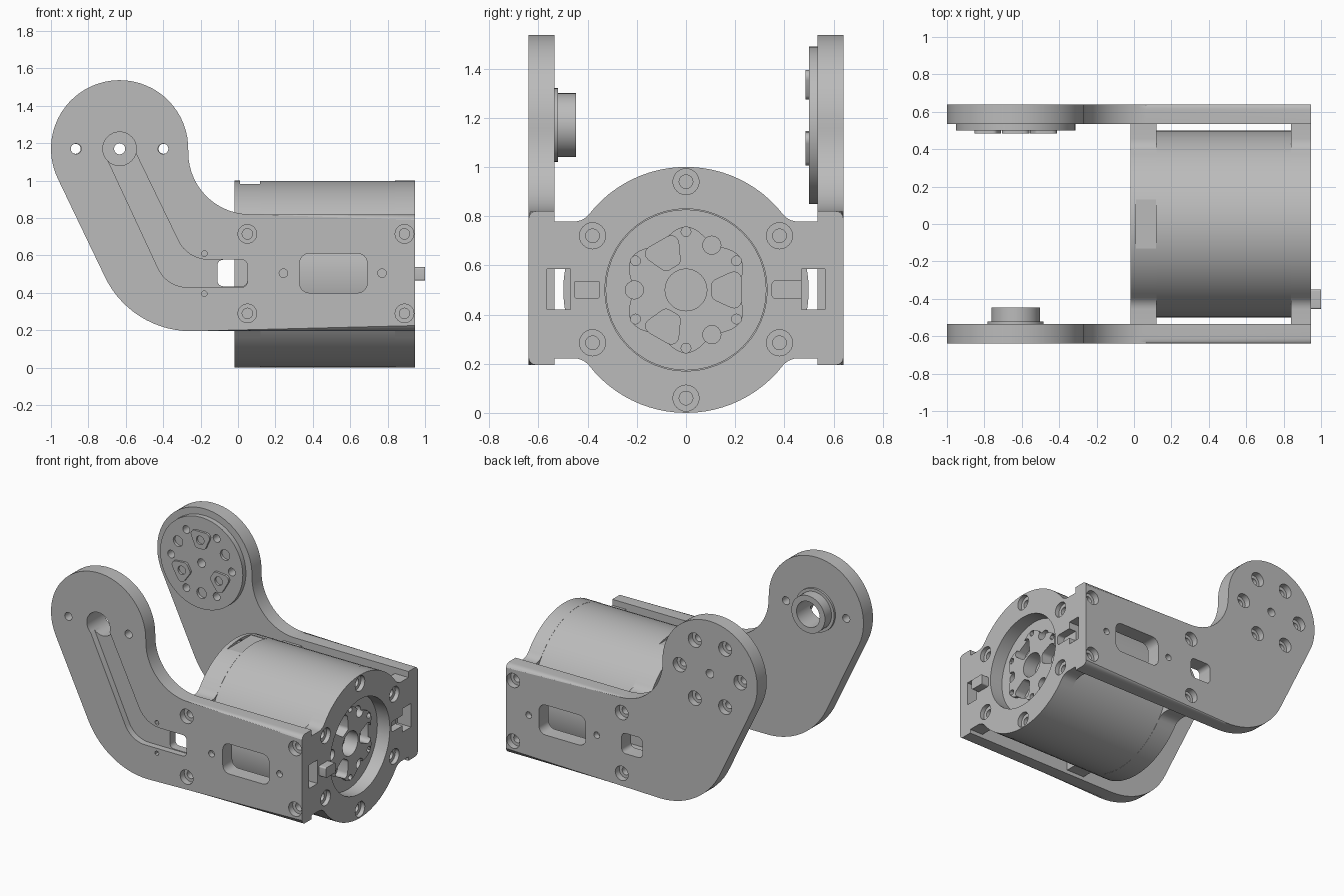
import bpy, bmesh, math
from mathutils import Vector

cube = bpy.data.objects.get("Cube")
if cube:
    bpy.data.objects.remove(cube, do_unlink=True)

grey = bpy.data.materials.new("satin_grey")
grey.use_nodes = True
grey.diffuse_color = (0.5, 0.5, 0.5, 1)
grey.node_tree.nodes["Principled BSDF"].inputs["Base Color"].default_value = (0.5, 0.5, 0.5, 1)

MID = 0.5                    # height of the motor axis
HEAD = (-0.633, 1.17)        # pivot of the bracket arms
IN, OUT, END = 0.535, 0.64, 0.945
parts = []


def arc(c, r, a0, a1, n):
    """Points along an arc, angles in degrees."""
    steps = [math.radians(a0 + (a1 - a0) * i / n) for i in range(n + 1)]
    return [(c[0] + r * math.cos(a), c[1] + r * math.sin(a)) for a in steps]


def circle(c, r, n=24):
    return arc(c, r, 0, 360, n)[:-1]


def rounded(corners, n=6):
    """Polygon of (x, y, radius) corners with filleted corners."""
    pts = []
    for i, (x, y, r) in enumerate(corners):
        p = Vector((x, y))
        if r == 0:
            pts.append((x, y))
            continue
        u = (Vector(corners[i - 1][:2]) - p).normalized()
        v = (Vector(corners[(i + 1) % len(corners)][:2]) - p).normalized()
        half = u.angle(v) / 2
        c = p + (u + v).normalized() * r / math.sin(half)
        s, e = p + u * r / math.tan(half) - c, p + v * r / math.tan(half) - c
        a0 = math.degrees(math.atan2(s.y, s.x))
        a1 = math.degrees(math.atan2(e.y, e.x))
        pts += arc(c, r, a0, a0 + (a1 - a0 + 180) % 360 - 180, n)
    return pts


def rect(x0, x1, y0, y1, r=0):
    return rounded([(x0, y0, r), (x1, y0, r), (x1, y1, r), (x0, y1, r)])


def prism(name, pts, axis, lo, hi, keep=True, round_edge=None):
    """Extrude an outline along x (points are y, z) or y (points are x, z)."""
    bm = bmesh.new()
    rings = []
    for t in (lo, hi):
        rings.append([bm.verts.new((t, a, b) if axis == "x" else (a, t, b)) for a, b in pts])
    for ring in rings:
        bm.faces.new(ring)
    for i in range(len(pts)):
        j = (i + 1) % len(pts)
        bm.faces.new((rings[0][i], rings[0][j], rings[1][j], rings[1][i]))
    if round_edge is not None:
        edges = [e for e in bm.edges
                 if all(abs(v.co.y - round_edge) < 1e-4 for v in e.verts)
                 and not all(v.co.x > END - 0.001 for v in e.verts)]
        bmesh.ops.bevel(bm, geom=edges, offset=0.03, segments=4, profile=0.5,
                        affect="EDGES", clamp_overlap=False)
    bmesh.ops.recalc_face_normals(bm, faces=bm.faces)
    mesh = bpy.data.meshes.new(name)
    bm.to_mesh(mesh)
    bm.free()
    obj = bpy.data.objects.new(name, mesh)
    bpy.context.collection.objects.link(obj)
    mesh.materials.append(grey)
    if keep:
        parts.append(obj)
    return obj


def cut(obj, pts, axis, lo, hi):
    """Subtract a prism from a part."""
    tool = prism("cutter", pts, axis, lo, hi, keep=False)
    mod = obj.modifiers.new("cut", "BOOLEAN")
    mod.operation, mod.solver, mod.object = "DIFFERENCE", "EXACT", tool
    bpy.context.view_layer.objects.active = obj
    bpy.ops.object.modifier_apply(modifier=mod.name)
    bpy.data.objects.remove(tool, do_unlink=True)


def polar(c, r, deg):
    a = math.radians(deg)
    return (c[0] + r * math.cos(a), c[1] + r * math.sin(a))


def lobe(c, deg):
    """Rounded trapezoid pocket pointing at the centre."""
    base = rounded([(0.225, -0.09, 0.03), (0.225, 0.09, 0.03),
                    (0.105, 0.035, 0.025), (0.105, -0.035, 0.025)], 4)
    return [polar(c, math.hypot(x, y), deg + math.degrees(math.atan2(y, x))) for x, y in base]


# Bracket arm outline
arm = (rounded([(END, 0.195, 0), (END, 0.82, 0)])
       + arc((0.064, 1.15), 0.33, 270, 178.4, 14)
       + arc(HEAD, 0.367, -1.6, 205.5, 36)[1:]
       + rounded([(-0.963, 1.012, 0), (-0.573, 0.195, 0.51), (END, 0.195, 0)], 14)[1:-1])

# Bracket arms with shared windows, screws and pin holes
arms = {}
for side, name in ((-1, "front_arm"), (1, "back_arm")):
    plate = prism(name, arm, "y", side * IN, side * OUT, round_edge=side * OUT)
    arms[side] = plate
    through = (side * 0.5, side * 0.7)
    cut(plate, rect(0.33, 0.69, 0.4, 0.61, 0.05), "y", *through)
    cut(plate, rect(-0.11, 0.05, 0.435, 0.577, 0.03), "y", *through)
    for x in (0.05, 0.89):
        for z in (0.29, 0.715):
            cut(plate, circle((x, z), 0.05), "y", side * 0.595, side * 0.7)
            cut(plate, circle((x, z), 0.028, 16), "y", *through)
    for x in (0.243, 0.77):
        cut(plate, circle((x, 0.505), 0.023, 16), "y", side * 0.6, side * 0.7)
    cut(plate, rect(0.84, 0.96, 0.42, 0.585), "y", side * 0.5, side * 0.565)

# Cable channel and pivot holes of the front arm
front = arms[-1]
cut(front, rounded([(-0.715, 1.15, 0), (-0.38, 0.43, 0.17), (0.05, 0.43, 0.03),
                    (0.05, 0.577, 0.03), (-0.27, 0.577, 0.18), (-0.548, 1.15, 0)], 8),
    "y", -0.7, -0.595)
cut(front, circle(HEAD, 0.09, 32), "y", -0.7, -0.5)
for dx in (-0.233, 0.233):
    cut(front, circle((HEAD[0] + dx, HEAD[1]), 0.028, 16), "y", -0.7, -0.5)
for z in (0.395, 0.61):
    cut(front, circle((-0.18, z), 0.015, 12), "y", -0.7, -0.6)

# Idler boss inside the front arm
for name, r, lo, hi in (("boss_collar", 0.15, -IN, -0.52), ("boss_tube", 0.13, -0.52, -0.447)):
    ring = prism(name, circle(HEAD, r, 40), "y", lo, hi)
    cut(ring, circle(HEAD, 0.09, 32), "y", -0.6, -0.4)

# Drive disc and raised pads inside the back arm
disc = prism("drive_disc", circle(HEAD, 0.32, 48), "y", 0.5, IN)
for k in range(3):
    pad = prism("drive_pad", lobe(HEAD, 90 + 120 * k), "y", 0.485, 0.505)
    cut(pad, circle(polar(HEAD, 0.165, 90 + 120 * k), 0.03, 16), "y", 0.47, 0.51)
    cut(disc, circle(polar(HEAD, 0.21, 30 + 120 * k), 0.037, 16), "y", 0.49, 0.52)
back = arms[1]
for k in range(6):
    spot = polar(HEAD, 0.235, 60 * k)
    cut(disc, circle(spot, 0.027, 16), "y", 0.45, 0.6)
    cut(back, circle(spot, 0.05), "y", 0.595, 0.7)
    cut(back, circle(spot, 0.027, 16), "y", 0.5, 0.7)
for obj in (disc, back):
    cut(obj, circle(HEAD, 0.03, 16), "y", 0.45, 0.7)

# Motor body
AXIS = (0, MID)
body = prism("motor_body", circle(AXIS, 0.499, 64), "x", 0.118, 0.842)
cut(body, circle(AXIS, 0.327, 48), "x", 0.72, 0.9)

# End flanges: round with a side lug on each side
quarter = [(0.535, 0.278)] + arc((0.456, 0.358), 0.08, 270, 218.1, 5) + arc((0, 0), 0.5, 38.1, 90, 12)[1:]
half = quarter + [(-y, z) for y, z in reversed(quarter[:-1])]
flange_outline = [(y, z + MID) for y, z in half] + [(y, MID - z) for y, z in reversed(half)]
bolts = [(0, 0.94), (0, 0.06)] + [(y, z) for y in (-0.38, 0.38) for z in (0.285, 0.72)]
for name, lo, hi, outer in (("rear_flange", -0.02, 0.12, -1), ("front_flange", 0.84, END, 1)):
    flange = prism(name, flange_outline, "x", lo, hi)
    face = hi if outer > 0 else lo
    for spot in bolts:
        cut(flange, circle(spot, 0.053), "x", face - outer * 0.03, face + outer * 0.1)
        cut(flange, circle(spot, 0.028, 16), "x", face - outer * 0.08, face + outer * 0.1)
    for s in (-1, 1):
        cut(flange, rect(min(s * 0.47, s * 0.56), max(s * 0.47, s * 0.56), 0.42, 0.585),
            "x", lo - 0.1, hi + 0.1)
    if outer > 0:
        cut(flange, circle(AXIS, 0.33, 48), "x", 0.7, 1.1)
        cut(flange, rect(0.35, 0.48, 0.465, 0.537, 0.015), "x", 0.89, 1.1)
    else:
        cut(flange, rect(-0.13, 0.13, 0.98, 1.1), "x", 0.01, 0.2)

# Output horn with a scalloped raised plate
scallop = [polar(AXIS, 0.237 + 0.02 * math.cos(math.radians(6 * (a - 30))), a) for a in range(0, 360, 4)]
horn = prism("output_horn", circle(AXIS, 0.327, 48), "x", 0.72, 0.85)
horn_plate = prism("output_plate", scallop, "x", 0.85, 0.87)
for obj in (horn, horn_plate):
    cut(obj, circle(AXIS, 0.085, 32), "x", 0.77, 1)
    for k in range(3):
        cut(obj, lobe(AXIS, 120 * k), "x", 0.79, 1)
        cut(obj, circle(polar(AXIS, 0.21, 60 + 120 * k), 0.037, 16), "x", 0.79, 1)
    for k in range(6):
        cut(obj, circle(polar(AXIS, 0.237, 30 + 60 * k), 0.02, 12), "x", 0.79, 1)

# Cable connector
prism("connector", rect(-0.455, -0.35, 0.465, 0.537, 0.01), "x", 0.9, 1.0)

# Smooth shading with sharp edges kept
bpy.ops.object.select_all(action="DESELECT")
for obj in parts:
    obj.select_set(True)
bpy.context.view_layer.objects.active = parts[0]
bpy.ops.object.shade_smooth_by_angle()
